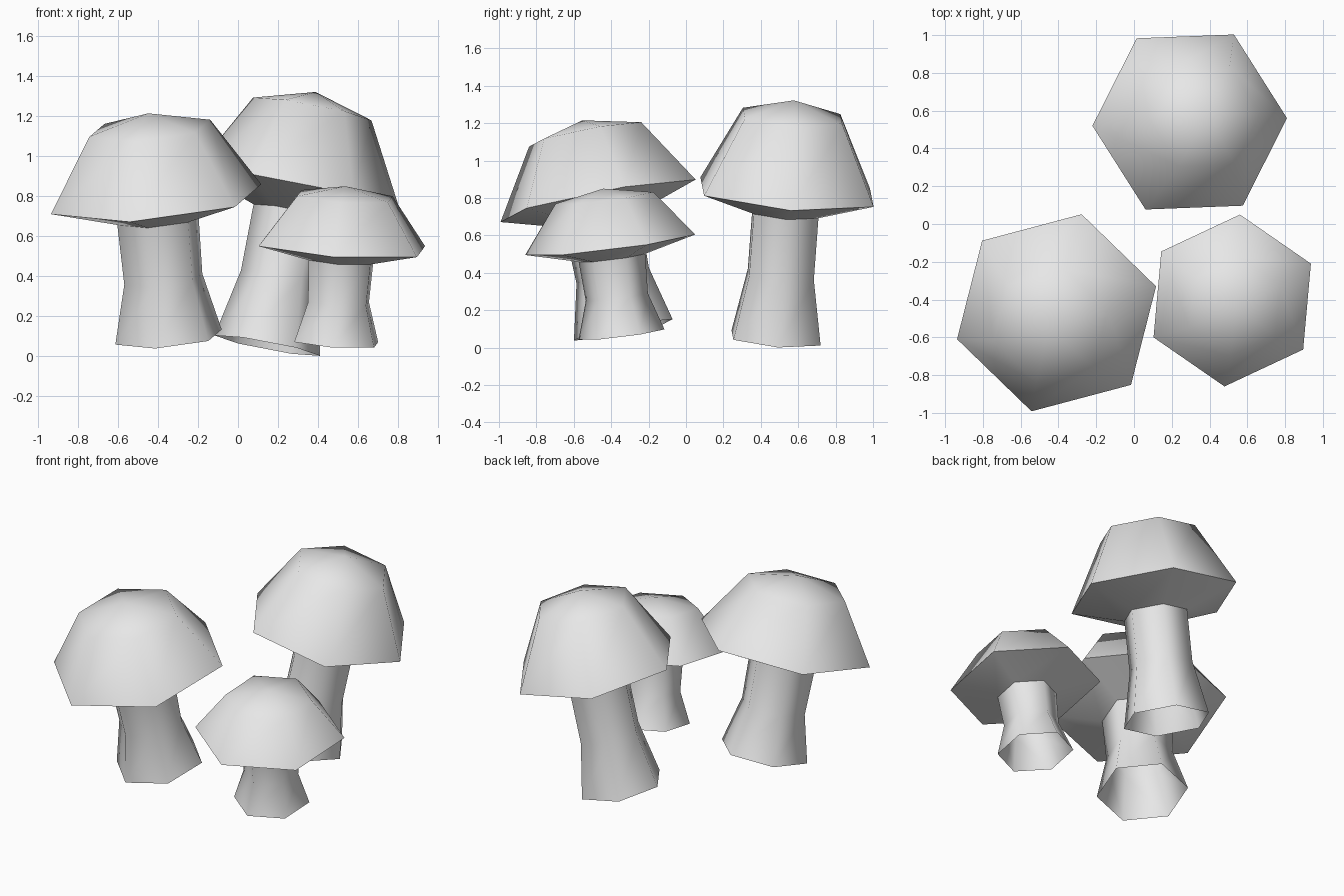
import bpy
import bmesh
import math
from mathutils import Vector

cube = bpy.data.objects.get("Cube")
if cube:
    bpy.data.objects.remove(cube, do_unlink=True)

SIDES = 6

grey = bpy.data.materials.new("plain_grey")
grey.use_nodes = True
grey.diffuse_color = (0.8, 0.8, 0.8, 1)
grey.node_tree.nodes["Principled BSDF"].inputs["Base Color"].default_value = (0.8, 0.8, 0.8, 1)


def lathe(name, centre, axis, phase, profile):
    """Six-sided shell from (radius, height) pairs, bottom to top, along a tilted axis."""
    axis = Vector(axis)
    turn = Vector((0, 0, 1)).rotation_difference(axis)
    bm = bmesh.new()
    rings = []
    for radius, height in profile:
        middle = Vector(centre) + axis * height
        if radius == 0:
            rings.append([bm.verts.new(middle)] * SIDES)
            continue
        ring = []
        for i in range(SIDES):
            a = math.radians(phase) + math.tau * i / SIDES
            spoke = Vector((math.cos(a), math.sin(a), 0)) * radius
            ring.append(bm.verts.new(middle + turn @ spoke))
        rings.append(ring)
    for low, high in zip(rings, rings[1:]):
        for i in range(SIDES):
            j = (i + 1) % SIDES
            corners = [low[i], low[j], high[j], high[i]]
            bm.faces.new(list(dict.fromkeys(corners)))
    mesh = bpy.data.meshes.new(name)
    bm.to_mesh(mesh)
    bm.free()
    mesh.materials.append(grey)
    obj = bpy.data.objects.new(name, mesh)
    bpy.context.collection.objects.link(obj)
    bpy.ops.object.select_all(action="DESELECT")
    obj.select_set(True)
    bpy.context.view_layer.objects.active = obj
    bpy.ops.object.shade_smooth_by_angle(angle=math.radians(80))


def mushroom(name, centre, axis, phase, rim, shoulder, top, under, stem, waist, foot):
    """Heights are measured from the cap rim; stem holds foot, waist and neck radii."""
    base_r, waist_r, neck_r = stem
    # Cap: shallow underside, wide rim, shoulder ring and low peak
    lathe(name + "_cap", centre, axis, phase,
          [(neck_r, -under), (rim, 0), (rim * 0.575, shoulder), (0, top)])
    # Stem: flared open foot, narrow waist, neck tucked into the cap
    lathe(name + "_stem", centre, axis, phase,
          [(base_r, -foot), (waist_r, -waist), (neck_r, -under)])


mushroom("left_front_small_mushroom", (0.52, -0.405, 0.55), (0.059, -0.126, 1), 25.1,
         rim=0.46, shoulder=0.25, top=0.30, under=0.07,
         stem=(0.232, 0.168, 0.18), waist=0.28, foot=0.48)
mushroom("right_front_wide_mushroom", (-0.41, -0.47, 0.785), (-0.09, -0.195, 1), 15.5,
         rim=0.55, shoulder=0.355, top=0.43, under=0.10,
         stem=(0.278, 0.204, 0.212), waist=0.40, foot=0.69)
mushroom("back_tall_mushroom", (0.295, 0.54, 0.832), (0.19, 0.075, 1), 2.6,
         rim=0.525, shoulder=0.405, top=0.49, under=0.11,
         stem=(0.27, 0.20, 0.20), waist=0.44, foot=0.78)
